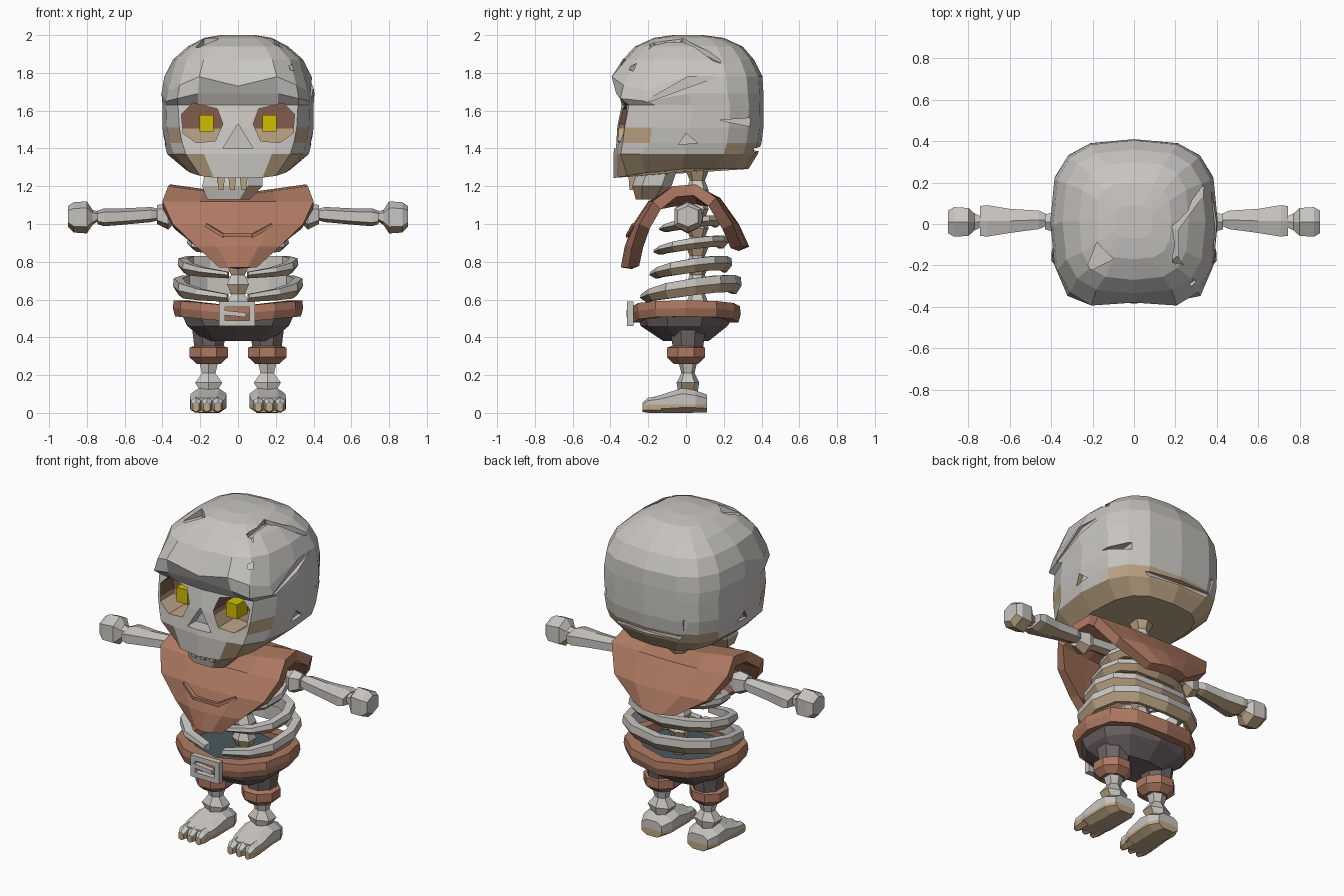
import bpy, bmesh
from math import cos, sin, radians, pi, copysign
from mathutils import Vector, Matrix

cube = bpy.data.objects.get("Cube")
if cube:
    bpy.data.objects.remove(cube, do_unlink=True)


def material(name, rgb):
    m = bpy.data.materials.new(name)
    m.use_nodes = True
    m.diffuse_color = (*rgb, 1)
    m.node_tree.nodes["Principled BSDF"].inputs["Base Color"].default_value = (*rgb, 1)
    return m


BONE = material("bone_grey", (0.58, 0.56, 0.53))
TAN = material("aged_tan", (0.52, 0.38, 0.24))
SOCKET = material("socket_brown", (0.22, 0.11, 0.075))
CLOTH = material("rust_cloth", (0.42, 0.19, 0.12))
PANTS = material("dark_pants", (0.155, 0.13, 0.125))
SLATE = material("slate_lining", (0.07, 0.10, 0.11))
YELLOW = material("eye_yellow", (0.62, 0.52, 0.0))


def finish(name, bm, mats, rule=None, recalc=True):
    if recalc:
        bmesh.ops.recalc_face_normals(bm, faces=bm.faces)
    bm.normal_update()
    if rule:
        for f in bm.faces:
            f.material_index = rule(f)
    mesh = bpy.data.meshes.new(name)
    bm.to_mesh(mesh)
    bm.free()
    ob = bpy.data.objects.new(name, mesh)
    bpy.context.collection.objects.link(ob)
    for m in mats:
        mesh.materials.append(m)
    return ob


def underside(f):
    return 1 if f.normal.z < -0.35 else 0


def skin(rings, loop=False):
    """Bridge equal rings of points; cap the ends unless looped."""
    bm = bmesh.new()
    vs = [[bm.verts.new(p) for p in r] for r in rings]
    n = len(vs[0])
    pairs = list(zip(vs, vs[1:])) + ([(vs[-1], vs[0])] if loop else [])
    for a, b in pairs:
        for k in range(n):
            bm.faces.new((a[k], a[(k + 1) % n], b[(k + 1) % n], b[k]))
    if not loop:
        bm.faces.new(vs[0])
        bm.faces.new(vs[-1])
    return bm


def split(bm, z):
    """Add a level cut, so that colour can change at that height."""
    bmesh.ops.bisect_plane(bm, geom=bm.verts[:] + bm.edges[:] + bm.faces[:], plane_co=(0, 0, z), plane_no=(0, 0, 1))
    return bm


def place(axis, u, v, t):
    return {"x": (t, u, v), "y": (u, t, v), "z": (u, v, t)}[axis]


def power(c, p):
    return copysign(abs(c) ** (2 / p), c)


def rings_of(axis, stations, n, p=2.0, turn=0.5):
    out = []
    for t, cu, cv, ru, rv in stations:
        angles = [2 * pi * (k + turn) / n for k in range(n)]
        out.append([place(axis, cu + ru * power(cos(a), p), cv + rv * power(sin(a), p), t) for a in angles])
    return out


def bone(name, axis, stations, n=6, p=2.6):
    return finish(name, skin(rings_of(axis, stations, n, p)), (BONE, TAN), underside)


def prism(axis, pts, t0, t1):
    return skin([[place(axis, u, v, t) for u, v in pts] for t in (t0, t1)])


def beam(a, b, w, d):
    a, b = Vector(a), Vector(b)
    bm = bmesh.new()
    rot = (b - a).to_track_quat("X", "Z").to_matrix().to_4x4()
    size = Matrix.Diagonal(((b - a).length + w, d, w, 1))
    bmesh.ops.create_cube(bm, size=1, matrix=Matrix.Translation((a + b) / 2) @ rot @ size)
    return bm


def band(name, mats, rx, ry, cy, thick, bevel, zfun, height, start, end, n, loop, rule=None):
    """Hoop with a bevelled lower edge, closed or open at the front."""
    rings = []
    for k in range(n + (0 if loop else 1)):
        f = k / n
        a = radians(start + (end - start) * f)
        h = height * (1 if loop else 0.45 + 0.55 * min(1, 5 * min(f, 1 - f)))
        x, y = power(cos(a), 2.4), power(sin(a), 2.4)
        z = zfun(rx * x, ry * y)
        rings.append([((rx - d) * x, cy + (ry - d) * y, z + e * h)
                      for d, e in ((bevel, -.5), (0, .02), (.005, .5), (thick, .5), (thick, -.5))])
    return finish(name, skin(rings, loop), mats, rule)


# Skull: stacked rounded-square rings with two brow bosses and a narrower muzzle
profile = [(1.29, .28, -.385, .33), (1.37, .375, -.385, .38), (1.43, .39, -.375, .40), (1.51, .40, -.365, .41),
           (1.63, .40, -.34, .41), (1.69, .405, -.39, .41), (1.78, .39, -.415, .405),
           (1.87, .345, -.335, .36), (1.94, .265, -.27, .30), (1.985, .18, -.17, .20), (2.0, .09, -.07, .09)]
rings = rings_of("z", [(z, 0, (f + b) / 2, w, (b - f) / 2) for z, w, f, b in profile], 16, 3, 0)
for r, row in enumerate(rings[:7]):
    for k, (x, y, z) in enumerate(row):
        front = max(0, -y - 0.1) / 0.3
        if 0 < r < 6 and y < -.2 and .22 < abs(x) < .36:
            y -= .04
        if r < 4:
            row[k] = (x * (1 - 0.14 * front * (4 - r) / 4), y, z - (0.05 * front if r == 0 else 0))
        elif y < -.2:
            middle = max(0, 1 - abs(x) / .15) if r > 4 else 0
            outer = max(0, abs(x) - .22) / .12 if r > 4 else 0
            row[k] = (x, y + .035 * middle, z - (.05 * middle + .06 * outer if r == 6 else .03 * outer))
skull = finish("skull", skin(rings), (BONE, TAN, SOCKET))

# Cuts: eye sockets (brown above, tan below), nose, ear dents, cracks
cuts = []


def cutter(bm, rule=None):
    ob = finish("skull_cutter", bm, (BONE, TAN, SOCKET), rule)
    ob.hide_render = True
    cuts.append(ob)


eye_outline = [(.08, 1.53), (.11, 1.61), (.24, 1.64), (.30, 1.58), (.29, 1.48), (.22, 1.43), (.12, 1.44)]
for s in (-1, 1):
    cutter(split(prism("y", [(s * x, z) for x, z in eye_outline], -.6, -.20), 1.505),
           lambda f: 1 if f.calc_center_median().z < 1.505 else 2)
    cutter(prism("x", [(-.04, 1.42), (.0, 1.48), (.06, 1.43)], s * .365, s * .6))
cutter(prism("y", [(0, 1.53), (.08, 1.40), (-.08, 1.40)], -.6, -.29))
cutter(prism("x", [(-.27, 1.62), (.01, 1.78), (.18, 1.785)], .375, .6))
cutter(prism("x", [(.18, 1.55), (.6, 1.58), (.6, 1.50), (.32, 1.52)], .30, .6))
cutter(prism("y", [(-.27, 1.52), (-.24, 1.52), (-.24, 1.42), (.24, 1.40), (.24, 1.38), (-.27, 1.39)], .36, .6))
cutter(prism("z", [(-.24, -.24), (-.1, -.17), (-.18, -.09)], 1.935, 2.2))
crack = [(.34, .17, 1.87), (.20, -.02, 1.965), (.20, -.17, 1.945), (.28, -.28, 1.82)]
for a, b in zip(crack, crack[1:]):
    cutter(beam(a, b, .03, .03))

bpy.context.view_layer.objects.active = skull
for ob in cuts:
    mod = skull.modifiers.new("cut", "BOOLEAN")
    mod.operation, mod.object, mod.solver = "DIFFERENCE", ob, "EXACT"
    bpy.ops.object.modifier_apply(modifier=mod.name)
for ob in cuts:
    bpy.data.objects.remove(ob, do_unlink=True)
# Tan stains below the skull and on the cheeks
for f in skull.data.polygons:
    x, y, z = f.center
    cheek = abs(x) > .3 and -.32 < y < -.1 and 1.43 < z < 1.51
    if f.material_index == 0 and (cheek or f.normal.z < -0.28 and z < 1.45):
        f.material_index = 1

# Skewed lower jaw and tan teeth
bone("lower_jaw", "z", [(1.13, -.05, -.20, .12, .07), (1.20, -.03, -.18, .17, .11), (1.29, -.02, -.15, .16, .11)], 8)
for k in range(3):
    x = -.09 + .06 * k
    finish("tooth", skin(rings_of("z", [(1.18, x, -.285, .018, .02), (1.28, x, -.285, .035, .03)], 4)), (TAN,))

# Spine and neck
for k in range(8):
    z = .53 + .1 * k
    bone("vertebra", "z", [(z, 0, .06, .04, .04), (z + .05, 0, .06, .065, .06), (z + .1, 0, .06, .04, .04)])

# Ribs, open at the front
for z, rx, ry, h in [(.65, .345, .27, .09), (.765, .32, .22, .075), (.885, .27, .20, .06), (1.0, .22, .17, .055)]:
    band("rib", (BONE, TAN), rx, ry, .025, .05, .03, lambda x, y: z + .13 * y + .08 * (abs(x) - .15),
         h, -83, 263, 12, False, underside)

# Poncho: an arched cloth strip with thickness
arch = [(-.345, .77, .10), (-.325, .88, .22), (-.28, 1.0, .345), (-.20, 1.12, .40), (-.08, 1.20, .37),
        (.06, 1.21, .36), (.18, 1.14, .39), (.28, 1.0, .31), (.335, .88, .13)]
bm = bmesh.new()
grid = [[bm.verts.new((w * u, y * (1 - .12 * u * u), z - (.05 * (1 - abs(u)) if z > 1.18 else 0)))
         for u in (-1, -.5, 0, .5, 1)] for y, z, w in arch]
for a, b in zip(grid, grid[1:]):
    for j in range(4):
        bm.faces.new((a[j], a[j + 1], b[j + 1], b[j]))
poncho = finish("poncho", bm, (CLOTH,), recalc=False)
solid = poncho.modifiers.new("thickness", "SOLIDIFY")
solid.thickness, solid.offset = .06, -1
fold = [(-.16, -.275, .99), (-.08, -.303, .94), (.08, -.303, .94), (.17, -.272, .99)]
for a, b in zip(fold, fold[1:]):
    finish("poncho_fold", beam(a, b, .018, .025), (CLOTH,))

# Pants, belt and buckle
finish("pants", skin(rings_of("z", [(.38, 0, 0, .18, .12), (.46, 0, -.01, .28, .23), (.54, 0, 0, .32, .265)], 10, 2.4)),
       (PANTS, SLATE), lambda f: 1 if f.normal.z > .9 else 0)
band("belt", (CLOTH,), .345, .29, 0, .075, .012, lambda x, y: .522 + .09 * abs(x), .085, 0, 360, 12, True)
corners = [(-.085, .475), (.075, .475), (.075, .575), (-.085, .575)]
for (x0, z0), (x1, z1) in zip(corners, corners[1:] + corners[:1]):
    finish("buckle_frame", beam((x0, -.295, z0), (x1, -.295, z1), .03, .035), (BONE,))
finish("buckle_prong", beam((-.07, -.30, .53), (.03, -.30, .52), .025, .03), (BONE,))

# Paired parts
for s, side in ((1, "left_"), (-1, "right_")):
    bm = bmesh.new()
    bmesh.ops.create_cube(bm, size=1, matrix=Matrix.Translation((s * .167, -.25, 1.533)) @ Matrix.Diagonal((.075, .10, .088, 1)))
    finish(side + "eye", bm, (YELLOW,))
    # Arm
    bone(side + "upper_arm", "x", [(s * .17, .02, 1.06, .04, .04), (s * .33, .02, 1.05, .035, .04),
                                   (s * .37, .01, 1.04, .06, .07), (s * .43, .01, 1.05, .04, .05)])
    bone(side + "forearm", "x", [(s * .42, .02, 1.05, .03, .03), (s * .46, .02, 1.05, .05, .04),
                                 (s * .60, .015, 1.04, .065, .043), (s * .71, .015, 1.035, .085, .047),
                                 (s * .745, .015, 1.035, .08, .035)])
    bone(side + "hand", "x", [(s * .74, .01, 1.04, .03, .025), (s * .77, .01, 1.035, .045, .04),
                              (s * .80, .01, 1.035, .075, .085), (s * .87, .01, 1.035, .08, .08),
                              (s * .90, .01, 1.04, .06, .055)])
    # Leg
    finish(side + "trouser_leg", skin(rings_of("z", [(.33, s * .155, .01, .08, .085), (.44, s * .15, .01, .10, .10)], 8)),
           (PANTS,))
    finish(side + "cuff", skin(rings_of("z", [(.26, s * .155, 0, .07, .07), (.295, s * .155, 0, .11, .11),
                                              (.345, s * .155, 0, .11, .11), (.355, s * .155, 0, .08, .08)], 8)), (CLOTH,))
    bone(side + "shin", "z", [(.10, s * .155, .01, .04, .05), (.16, s * .155, .01, .08, .06),
                              (.21, s * .155, .01, .04, .035), (.27, s * .155, .01, .055, .05)])
    # Foot and toes, tan near the ground
    sole = lambda f: 1 if f.calc_center_median().z < .045 else 0
    foot = [(.11, s * .155, .05, .07, .05), (.05, s * .155, .06, .10, .062), (-.02, s * .155, .065, .10, .07),
            (-.12, s * .16, .05, .10, .052), (-.19, s * .165, .04, .085, .04)]
    finish(side + "foot", split(skin(rings_of("y", foot, 8, 3)), .045), (BONE, TAN), sole)
    for k in (-1, 0, 1):
        x = s * .165 + k * .058
        toe = [(-.13, x, .045, .03, .045), (-.20, x, .04, .03, .04), (-.23, x, .03, .018, .025)]
        finish(side + "toe", split(skin(rings_of("y", toe, 6, 3)), .045), (BONE, TAN), sole)
